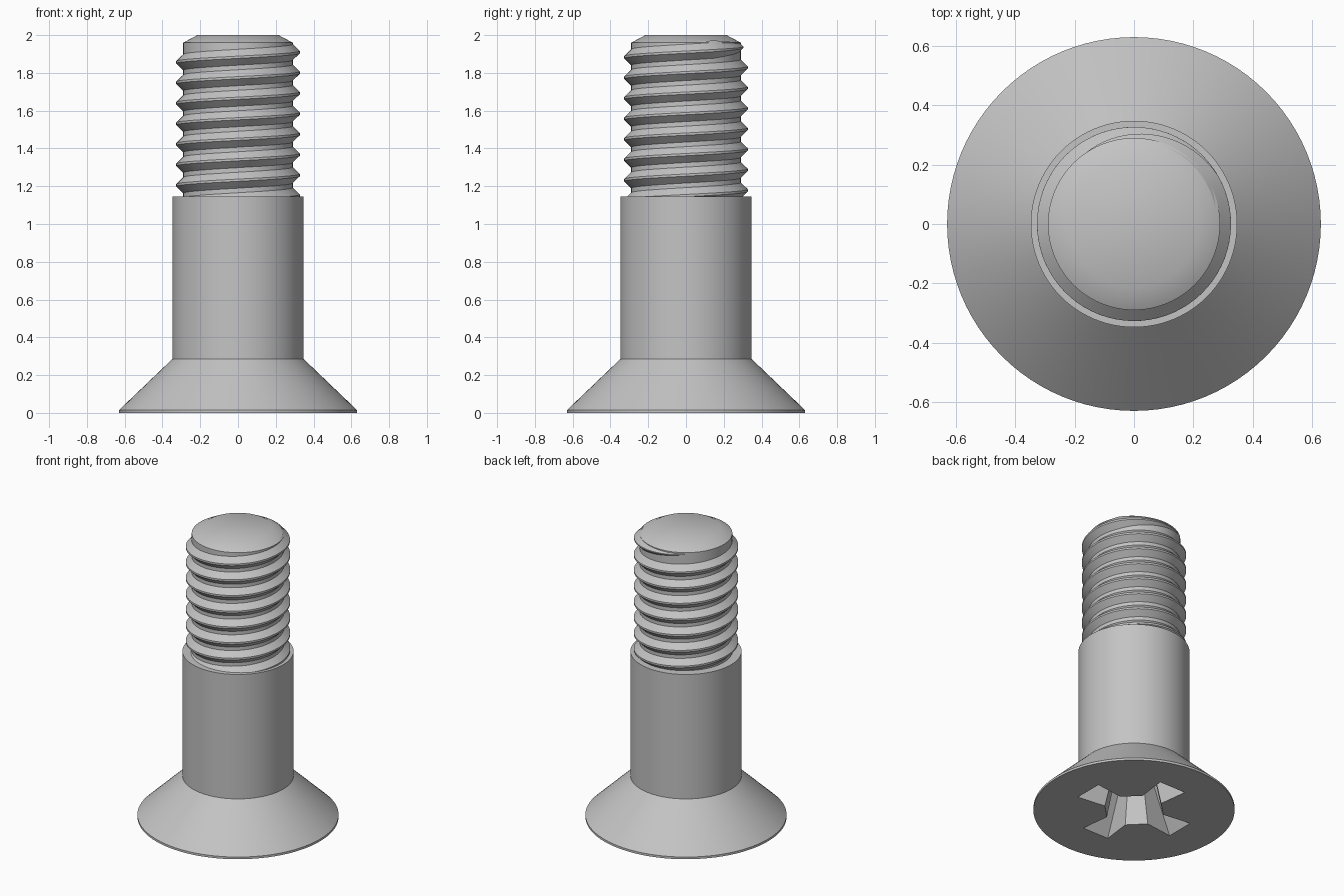
import bpy, bmesh
from math import sin, cos, pi, radians

cube = bpy.data.objects.get("Cube")
if cube:
    bpy.data.objects.remove(cube, do_unlink=True)

# Single grey metal
steel = bpy.data.materials.new("grey_steel")
steel.use_nodes = True
STEEL = (0.55, 0.55, 0.55, 1)
steel.diffuse_color = STEEL
steel.node_tree.nodes["Principled BSDF"].inputs["Base Color"].default_value = STEEL


def loft(name, sections, wrap=True):
    """Skin a list of equal closed sections and cap both ends."""
    bm = bmesh.new()
    rings = [[bm.verts.new(p) for p in s] for s in sections]
    n = len(rings[0])
    for a, b in zip(rings, rings[1:]):
        for i in range(n):
            j = (i + 1) % n
            bm.faces.new((a[i], a[j], b[j], b[i]))
    bm.faces.new(rings[0][::-1])
    bm.faces.new(rings[-1])
    bmesh.ops.recalc_face_normals(bm, faces=bm.faces)
    mesh = bpy.data.meshes.new(name)
    bm.to_mesh(mesh)
    bm.free()
    mesh.materials.append(steel)
    obj = bpy.data.objects.new(name, mesh)
    bpy.context.collection.objects.link(obj)
    return obj


def activate(obj):
    bpy.ops.object.select_all(action='DESELECT')
    obj.select_set(True)
    bpy.context.view_layer.objects.active = obj


def circle(r, z, n=96):
    return [(r * cos(2 * pi * i / n), r * sin(2 * pi * i / n), z) for i in range(n)]


# Countersunk head, shank and threaded core with chamfered tip
profile = [(0.63, 0), (0.63, 0.015), (0.348, 0.285), (0.348, 1.145),
           (0.29, 1.145), (0.29, 1.96), (0.215, 2.0)]
body = loft("screw_body", [circle(r, z) for r, z in profile])


# Cross recess: four tapering arms with bevelled inner corners
def cross(z):
    t = z / 0.3
    reach, tip, root, inner = (0.375 - 0.165 * t, 0.1 - 0.035 * t,
                               0.075 - 0.025 * t, 0.175 - 0.06 * t)
    arm = [(inner, -root), (reach, -tip), (reach, tip), (inner, root)]
    return [(x * cos(k * pi / 2) - y * sin(k * pi / 2),
             x * sin(k * pi / 2) + y * cos(k * pi / 2), z)
            for k in range(4) for x, y in arm]


cutter = loft("recess_cutter", [cross(-0.02), cross(0.3)])
cutter.hide_render = True
cut = body.modifiers.new("recess", 'BOOLEAN')
cut.operation = 'DIFFERENCE'
cut.solver = 'EXACT'
cut.object = cutter
activate(body)
bpy.ops.object.modifier_apply(modifier=cut.name)
bpy.data.objects.remove(cutter, do_unlink=True)

# Right-handed thread, starting inside the shank and fading out near the tip
PITCH, TURNS, STEPS = 0.1085, 7.6, 72
start, end, fade = -2 * pi * TURNS, radians(150), radians(120)
count = int((end - start) / (2 * pi) * STEPS)
sections = []
for i in range(count + 1):
    a = start + (end - start) * i / count
    f = max(0.04, min(1, (end - a) / fade))
    z = 1.91 + PITCH * a / (2 * pi)
    crest = 0.28 + 0.047 * f
    ridge = [(0.28, -0.052 * f), (crest, -0.006 * f), (crest, 0.006 * f), (0.28, 0.052 * f)]
    sections.append([(r * cos(a), r * sin(a), z + h) for r, h in ridge])
thread = loft("thread", sections)

for obj in (body, thread):
    activate(obj)
    bpy.ops.object.shade_smooth_by_angle(angle=radians(30))
